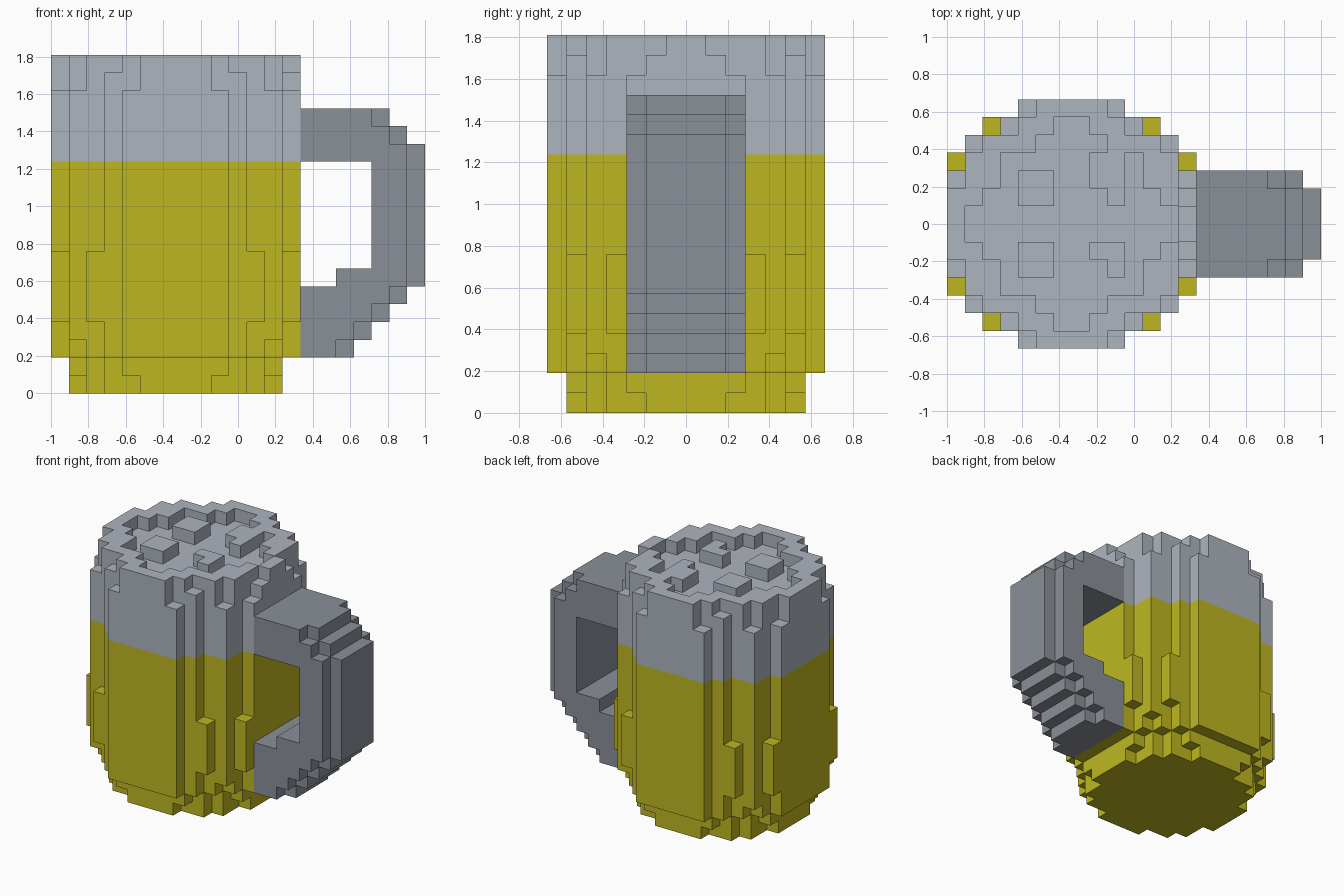
import bpy, bmesh, math
from mathutils import Vector

if "Cube" in bpy.data.objects:
    bpy.data.objects.remove(bpy.data.objects["Cube"], do_unlink=True)

U = 2 / 21                       # size of one block
AXIS_X = -1 + 7 * U              # centre line of the mug


def material(name, rgb):
    m = bpy.data.materials.new(name)
    m.use_nodes = True
    m.diffuse_color = (*rgb, 1)
    m.node_tree.nodes["Principled BSDF"].inputs["Base Color"].default_value = (*rgb, 1)
    return m


pale = material("pale grey", (0.423, 0.462, 0.521))
yellow = material("beer yellow", (0.515, 0.474, 0.0144))
grey = material("handle grey", (0.254, 0.279, 0.314))


def box(x0, x1, y0, y1, z0, z1):
    return {(x, y, z) for x in range(x0, x1) for y in range(y0, y1) for z in range(z0, z1)}


def round_stack(half_widths, z0, z1):
    """Stepped disc: half_widths[i] is the half width in x of the row i blocks from the middle."""
    cells = set()
    for i, w in enumerate(half_widths):
        cells |= box(-w, w, i, i + 1, z0, z1) | box(-w, w, -i - 1, -i, z0, z1)
    return cells


def corners(i, j, z0, z1, sides=(-1, 1)):
    """The same column repeated in the quadrants of the mug."""
    cells = set()
    for sx in sides:
        for sy in (-1, 1):
            x, y = (i if sx > 0 else -i - 1), (j if sy > 0 else -j - 1)
            cells |= box(x, x + 1, y, y + 1, z0, z1)
    return cells


# Mug body: stepped foot, main wall, raised ribs
mug = round_stack([6, 6, 5, 5, 4, 2], 0, 1)
mug |= round_stack([6, 6, 6, 5, 4, 3], 1, 2)
mug |= round_stack([7, 7, 7, 6, 5, 4, 3], 2, 3)
mug |= round_stack([7, 7, 7, 6, 6, 4, 3], 3, 19)
mug |= corners(6, 3, 4, 8) | corners(4, 5, 4, 8)

# Rim: lowered outer columns and sunken foam surface
mug -= corners(2, 6, 17, 19) | corners(5, 4, 17, 19) | corners(6, 2, 17, 19)
mug -= corners(3, 5, 18, 19) | corners(6, 1, 18, 19, (1,))
mug -= round_stack([6, 5, 4, 4, 2, 1], 18, 19)

# Foam bumps
bumps = box(-3, -1, 1, 3, 18, 19) | box(-3, -1, -3, -1, 18, 19)
bumps |= box(1, 3, 2, 4, 18, 19) | box(2, 3, 1, 2, 18, 19)
bumps |= box(1, 3, -2, -1, 18, 19) | box(2, 3, -3, -2, 18, 19)

# Handle: one column (bottom, top) per step outwards, with the edge courses set in
middle = [(2, 16), (2, 16), (2, 16), (3, 16), (4, 16), (5, 15), (6, 14)]
edge = [(2, 16), (2, 16), (3, 16), (4, 16), (5, 15), (6, 14)]
handle = set()
for columns, ys in ((middle, (-2, 2)), (edge, (-3, -2)), (edge, (2, 3))):
    for i, (lo, hi) in enumerate(columns):
        handle |= box(7 + i, 8 + i, *ys, lo, hi)
handle -= box(7, 9, -3, 3, 6, 13) | box(9, 11, -3, 3, 7, 13)

everything = mug | bumps | handle
DIRS = [Vector(d) for d in ((1, 0, 0), (-1, 0, 0), (0, 1, 0), (0, -1, 0), (0, 0, 1), (0, 0, -1))]


def skin(name, cells, mat):
    """Make the outer surface of a set of blocks and merge its flat areas."""
    bm = bmesh.new()
    verts = {}

    def vert(p):
        key = tuple(round(c) for c in p)
        if key not in verts:
            verts[key] = bm.verts.new((AXIS_X + key[0] * U, key[1] * U, key[2] * U))
        return verts[key]

    for c in sorted(cells):
        mid = Vector(c) + Vector((0.5, 0.5, 0.5))
        for d in DIRS:
            if tuple(round(v) for v in Vector(c) + d) in everything:
                continue
            a = Vector((abs(d.y) + abs(d.z), abs(d.x), 0)).normalized() * 0.5
            b = d.cross(a)
            o = mid + d * 0.5
            bm.faces.new([vert(o + s * a + t * b) for s, t in ((-1, -1), (1, -1), (1, 1), (-1, 1))])
    bmesh.ops.dissolve_limit(bm, angle_limit=math.radians(1), verts=bm.verts[:], edges=bm.edges[:])
    me = bpy.data.meshes.new(name)
    bm.to_mesh(me)
    bm.free()
    me.materials.append(mat)
    ob = bpy.data.objects.new(name, me)
    bpy.context.scene.collection.objects.link(ob)
    return ob


# Yellow drink below the line, pale foam above it
FOAM_LINE = 13
skin("beer_body", {c for c in mug if c[2] < FOAM_LINE}, yellow)
skin("foam_head", {c for c in mug if c[2] >= FOAM_LINE}, pale)
skin("foam_bumps", bumps, pale)
skin("handle", handle, grey)
